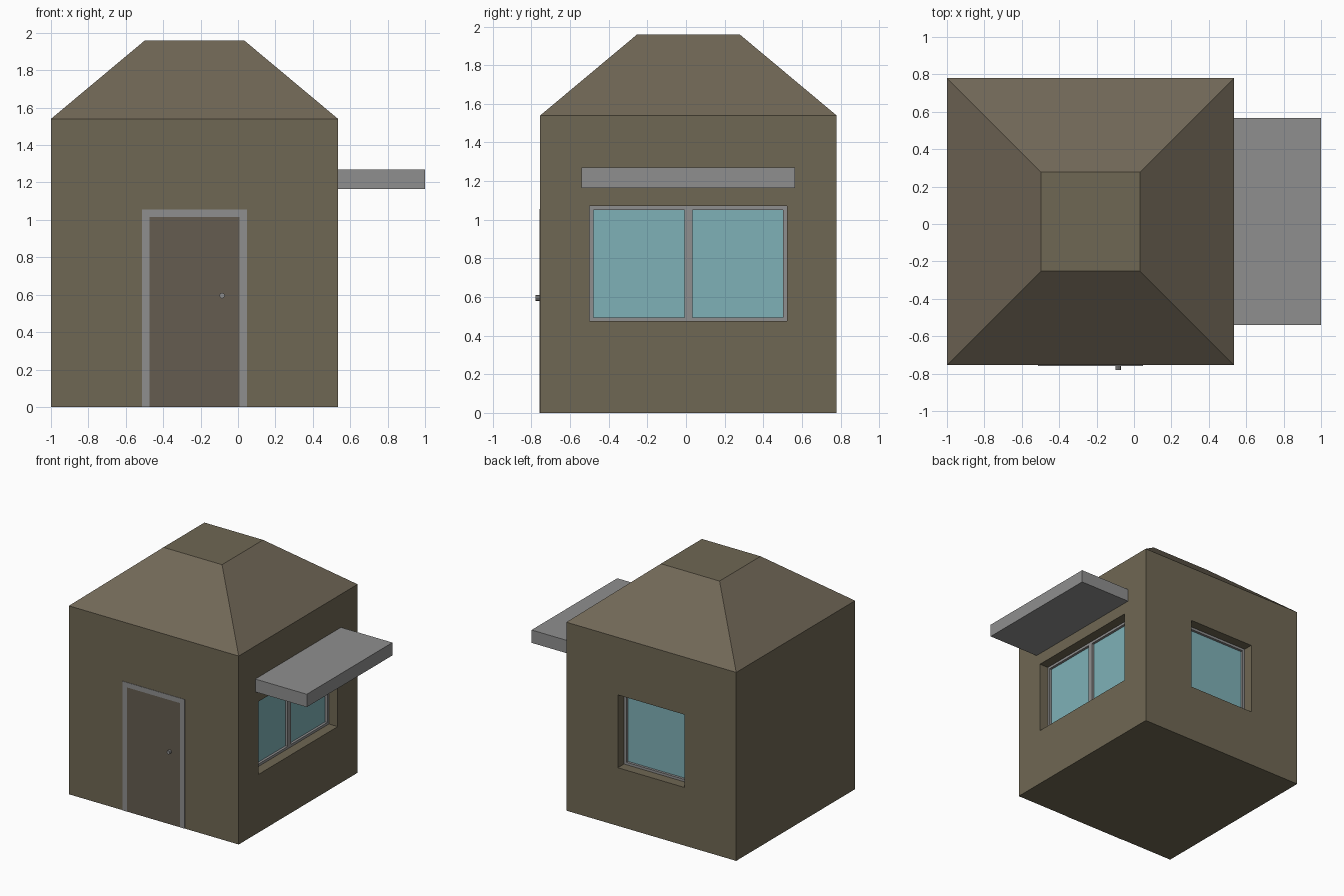
import bpy, bmesh, math
from mathutils import Vector

if "Cube" in bpy.data.objects:
    bpy.data.objects.remove(bpy.data.objects["Cube"])

X0, X1, Y0, Y1 = -1.0, 0.535, -0.755, 0.78   # wall footprint
CX, CY = (X0 + X1) / 2, (Y0 + Y1) / 2
EAVE, TOP = 1.54, 1.96
FRAME_IN, GLASS_IN = 0.08, 0.10              # window recess depths


def material(name, rgb):
    m = bpy.data.materials.new(name)
    m.diffuse_color = (*rgb, 1)
    m.use_nodes = True
    m.node_tree.nodes["Principled BSDF"].inputs["Base Color"].default_value = m.diffuse_color
    return m


WALL = material("wall_brown", (0.159, 0.136, 0.087))
ROOF = material("roof_brown", (0.165, 0.137, 0.095))
DOOR = material("door_brown", (0.130, 0.107, 0.080))
GLASS = material("glass_blue", (0.212, 0.440, 0.474))
GREY = material("trim_grey", (0.275, 0.275, 0.275))


def new_object(name, bm, *mats):
    bmesh.ops.recalc_face_normals(bm, faces=bm.faces)
    me = bpy.data.meshes.new(name)
    bm.to_mesh(me)
    bm.free()
    for m in mats:
        me.materials.append(m)
    ob = bpy.data.objects.new(name, me)
    bpy.context.collection.objects.link(ob)
    return ob


def add_box(bm, lo, hi):
    lo, hi = Vector(lo), Vector(hi)
    vs = bmesh.ops.create_cube(bm, size=1)["verts"]
    bmesh.ops.scale(bm, vec=hi - lo, verts=vs)
    bmesh.ops.translate(bm, vec=(lo + hi) / 2, verts=vs)


def boxes(name, mat, *spans):
    bm = bmesh.new()
    for lo, hi in spans:
        add_box(bm, lo, hi)
    return new_object(name, bm, mat)


# House shell: a box whose top is extruded and narrowed into the flat-topped roof
bm = bmesh.new()
add_box(bm, (X0, Y0, 0), (X1, Y1, EAVE))
top = max(bm.faces, key=lambda f: f.calc_center_median().z)
ext = bmesh.ops.extrude_face_region(bm, geom=[top])["geom"]
bmesh.ops.delete(bm, geom=[top], context="FACES_ONLY")
for v in (g for g in ext if isinstance(g, bmesh.types.BMVert)):
    v.co = (CX + math.copysign(0.265, v.co.x - CX),
            CY + math.copysign(0.265, v.co.y - CY), TOP)
for f in bm.faces:
    z = f.calc_center_median().z
    f.material_index = int(EAVE < z < TOP - 0.01)
house = new_object("walls_and_roof", bm, WALL, ROOF)


def window(name, side, half, panes):
    """Cut a recess into one wall and fit it with framed panes."""
    z0, z1, bar = 0.475, 1.07, 0.02

    def span(a, b, za, zb, da, db):
        # a..b along the wall, za..zb in height, da..db inward from the wall face
        if side == "right":
            return (X1 - db, CY + a, za), (X1 - da, CY + b, zb)
        return (CX + a, Y1 - db, za), (CX + b, Y1 - da, zb)

    cutter = boxes(name + "_cutter", WALL, span(-half, half, z0, z1, -0.1, GLASS_IN + 0.02))
    cutter.hide_render = True
    mod = house.modifiers.new(name, "BOOLEAN")
    mod.object, mod.operation, mod.solver = cutter, "DIFFERENCE", "EXACT"
    bpy.context.view_layer.objects.active = house
    bpy.ops.object.modifier_apply(modifier=name)
    bpy.data.objects.remove(cutter)

    w = 2 * half / panes
    frame = []
    for i in range(panes):
        a, b = -half + i * w, -half + (i + 1) * w
        d = (FRAME_IN, GLASS_IN + 0.02)
        frame += [span(a, a + bar, z0, z1, *d), span(b - bar, b, z0, z1, *d),
                  span(a + bar, b - bar, z0, z0 + bar, *d),
                  span(a + bar, b - bar, z1 - bar, z1, *d)]
        boxes(f"{name}_glass_{i + 1}", GLASS,
              span(a + bar, b - bar, z0 + bar, z1 - bar, GLASS_IN, GLASS_IN + 0.015))
    boxes(name + "_frame", GREY, *frame)


window("side_window", "right", 0.511, 2)
window("back_window", "back", 0.302, 1)

# Awning slab over the side window
boxes("awning", GREY, ((X1, CY - 0.553, 1.165), (1.0, CY + 0.553, 1.27)))

# Door and its surround, nearly flush with the front wall
dx, proud = 0.24, Y0 - 0.003
boxes("door", DOOR, ((CX - dx, Y0 - 0.002, 0), (CX + dx, Y0 + 0.01, 1.015)))
boxes("door_frame", GREY,
      ((CX - dx - 0.04, proud, 0), (CX - dx, Y0 + 0.01, 1.055)),
      ((CX + dx, proud, 0), (CX + dx + 0.04, Y0 + 0.01, 1.055)),
      ((CX - dx, proud, 1.015), (CX + dx, Y0 + 0.01, 1.055)))

# Door knob
bm = bmesh.new()
vs = bmesh.ops.create_cone(bm, cap_ends=True, segments=8, radius1=0.015,
                           radius2=0.015, depth=0.025)["verts"]
for v in vs:
    x, y, z = v.co
    v.co = (x - 0.085, z + Y0 - 0.0125, y + 0.595)
new_object("door_knob", bm, GREY)
